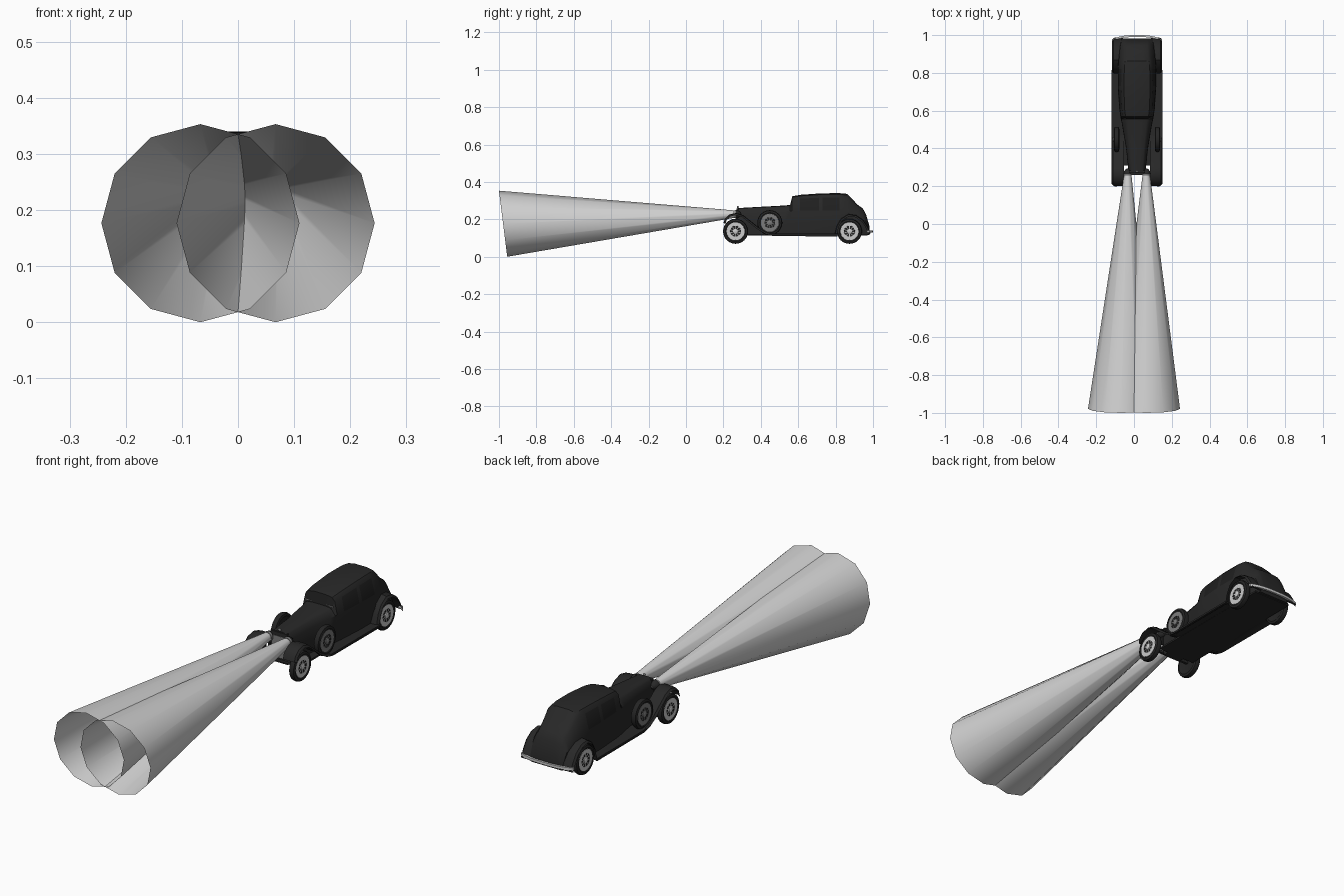
import bpy, bmesh, math
from mathutils import Vector, Matrix

if "Cube" in bpy.data.objects:
    bpy.data.objects.remove(bpy.data.objects["Cube"])

CX = 0.016  # the car sits slightly off the centre line


def mat(name, v):
    m = bpy.data.materials.new(name)
    m.diffuse_color = (v, v, v, 1)
    m.use_nodes = True
    m.node_tree.nodes["Principled BSDF"].inputs["Base Color"].default_value = m.diffuse_color
    return m


BLACK = mat("black_paint", 0.021)
GLASS = mat("dark_glass", 0.014)
RUBBER = mat("tyre_black", 0.018)
BEAM = mat("beam_grey", 0.65)
CHROME = mat("light_chrome", 0.6)
STEEL = mat("mid_grey_steel", 0.2)


def finish(name, bm, mats, angle=35, recalc=True):
    if recalc:
        bmesh.ops.recalc_face_normals(bm, faces=bm.faces[:])
    me = bpy.data.meshes.new(name)
    bm.to_mesh(me)
    bm.free()
    ob = bpy.data.objects.new(name, me)
    bpy.context.collection.objects.link(ob)
    for m in mats:
        me.materials.append(m)
    bpy.ops.object.select_all(action='DESELECT')
    ob.select_set(True)
    bpy.context.view_layer.objects.active = ob
    bpy.ops.object.shade_smooth_by_angle(angle=math.radians(angle))
    return ob


def loft(name, rings, mats, closed=True, caps=True, angle=35, rule=None):
    """Skin a list of point rings; rule(i, j) gives the material index."""
    bm = bmesh.new()
    vs = [[bm.verts.new(p) for p in r] for r in rings]
    n = len(rings[0])
    for i in range(len(vs) - 1):
        for j in range(n if closed else n - 1):
            k = (j + 1) % n
            f = bm.faces.new((vs[i][j], vs[i][k], vs[i + 1][k], vs[i + 1][j]))
            if rule:
                f.material_index = rule(i, j)
    if caps:
        bm.faces.new(vs[0])
        bm.faces.new(vs[-1])
    return finish(name, bm, mats, angle)


def box(name, c, s, m):
    bm = bmesh.new()
    bmesh.ops.create_cube(bm, size=1, matrix=Matrix.Translation(c) @ Matrix.Diagonal((*s, 1)))
    return finish(name, bm, [m])


def lathe(name, c, prof, mats, n=24, axis='X', sign=1, mids=None):
    """Turn (offset, radius) points about the x or y axis."""
    rings = []
    for d, r in prof:
        ring = []
        for k in range(n):
            a = 2 * math.pi * k / n
            u, v = r * math.cos(a), r * math.sin(a)
            p = (sign * d, u, v) if axis == 'X' else (u, sign * d, v)
            ring.append(Vector(c) + Vector(p))
        rings.append(ring)
    return loft(name, rings, mats, rule=(lambda i, j: mids[i]) if mids else None)


# Body: hood, cabin and rounded tail (y, belt z, top z, half width, top half width)
stations = [
    (0.275, 0.225, 0.260, 0.045, 0.036), (0.40, 0.235, 0.267, 0.058, 0.045),
    (0.53, 0.243, 0.274, 0.080, 0.060), (0.557, 0.245, 0.277, 0.086, 0.066),
    (0.568, 0.246, 0.323, 0.088, 0.074), (0.61, 0.247, 0.331, 0.094, 0.080),
    (0.71, 0.248, 0.338, 0.101, 0.084), (0.73, 0.248, 0.339, 0.102, 0.084),
    (0.82, 0.247, 0.340, 0.102, 0.082), (0.862, 0.245, 0.336, 0.100, 0.077),
    (0.888, 0.238, 0.310, 0.097, 0.072), (0.915, 0.228, 0.280, 0.094, 0.070),
    (0.945, 0.210, 0.258, 0.090, 0.066), (0.962, 0.185, 0.228, 0.087, 0.066),
    (0.982, 0.140, 0.160, 0.084, 0.066)]


def section(y, zb, zt, w, wt):
    z0, h = 0.117, zt - zb
    half = [(w * .93, z0), (w, (z0 + zb) / 2), (w * .98, zb), (wt, zt - h * .25),
            (wt * .82, zt - h * .07), (wt * .4, zt)]
    return [(CX + x, y, z) for x, z in half] + [(CX - x, y, z) for x, z in reversed(half)]


def body_rule(i, j):
    side_glass = i in (5, 7) and j in (2, 8)
    screen = i == 3 and j in (3, 4, 5, 6, 7)
    return 1 if side_glass or screen else 0


loft("car_body", [section(*s) for s in stations], [BLACK, GLASS], rule=body_rule)

# Grille, its cap, windscreen trim and floor
box("radiator_grille", (CX, 0.272, 0.19), (0.066, 0.008, 0.10), STEEL)
box("radiator_shell", (CX, 0.276, 0.195), (0.084, 0.012, 0.124), BLACK)
lathe("radiator_cap", (CX, 0.277, 0.266), [(-.006, .003), (0, .006), (.006, .003)], [CHROME], 8)
box("windscreen_trim", (CX, 0.561, 0.281), (0.145, 0.005, 0.004), STEEL)
box("floor_pan", (CX, 0.64, 0.118), (0.19, 0.66, 0.008), BLACK)
box("front_axle", (CX, 0.265, 0.136), (0.20, 0.012, 0.012), BLACK)
box("rear_axle", (CX, 0.874, 0.136), (0.20, 0.014, 0.014), BLACK)

# Rear bumper, curved forward at its ends
ring_list = []
for k in range(9):
    t = k / 4 - 1
    y = 0.994 - 0.022 * abs(t) ** 3
    ring_list.append([(CX + t * .132, y + a, .135 + b) for a, b in
                      ((-.004, -.006), (.006, -.006), (.006, .006), (-.004, .006))])
loft("rear_bumper", ring_list, [CHROME])

# Fender outlines in side view (y, z)
front_path = [(.200, .180), (.208, .204), (.232, .226), (.268, .234), (.305, .223), (.345, .192),
              (.39, .156), (.43, .132), (.47, .122), (.81, .121)]
rear_path = [(.795, .121), (.806, .165), (.828, .203), (.868, .228), (.91, .222),
             (.948, .196), (.972, .160), (.988, .125)]


def fender(name, path, s, inner, outer):
    rings = []
    for i, (y, z) in enumerate(path):
        a, b = Vector(path[max(i - 1, 0)]), Vector(path[min(i + 1, len(path) - 1)])
        t = (b - a).normalized()
        n = Vector((-t.y, t.x))  # points away from the wheel
        cross = ((inner, 0), (.6 * outer + .4 * inner, 0), (outer - .008, -.003), (outer, -.012),
                 (outer - .004, -.012), (outer - .012, -.007), (inner, -.006))
        rings.append([(CX + s * x, y + n.x * d, z + n.y * d) for x, d in cross])
    loft(name, rings, [BLACK])


def wheel(name, x, y, z, s, face):
    c = (x, y, z)
    tyre = [(-.010, .044), (-.014, .054), (-.011, .064), (0, .067),
            (.011, .064), (.014, .054), (.010, .046)]
    lathe(name + "_tyre", c, tyre, [RUBBER], 24, 'X', s)
    prof = [(.004, .050), (.012, .048), (.012, .029), (.008, .028), (.008, .015),
            (.015, .014), (.018, .006)]
    lathe(name + "_rim", c, prof, [face, RUBBER], 24, 'X', s, [0, 0, 1, 1, 0, 0])
    # short spokes crossing the dark ring
    bm = bmesh.new()
    for k in range(10):
        m = (Matrix.Translation((x + s * .010, y, z)) @ Matrix.Rotation(k * math.pi / 5, 4, 'X')
             @ Matrix.Translation((0, 0, .022)) @ Matrix.Diagonal((.004, .003, .016, 1)))
        bmesh.ops.create_cube(bm, size=1, matrix=m)
    finish(name + "_spokes", bm, [face])


for s, side in ((-1, "left"), (1, "right")):
    fender(side + "_front_fender", front_path, s, .070, .134)
    fender(side + "_rear_fender", rear_path, s, .075, .132)
    box(side + "_running_board", (CX + s * .112, .635, .119), (.048, .36, .008), BLACK)
    wheel(side + "_front_wheel", CX + s * .112, .265, .136, s, CHROME)
    wheel(side + "_rear_wheel", CX + s * .110, .874, .136, s, CHROME)
    wheel(side + "_spare_wheel", CX + s * .108, .448, .182, s, STEEL)
    # Headlamp bowl and its stalk
    lx = CX + s * .049
    lathe(side + "_headlamp", (lx, .258, .228),
          [(0, .021), (.008, .023), (.02, .02), (.032, .011), (.036, .003)],
          [STEEL, BLACK], 16, 'Y', 1, [0, 1, 1, 1])
    box(side + "_lamp_stalk", (lx, .272, .195), (.008, .008, .05), BLACK)
    # Light beam: open twelve-sided cone
    beam = []
    for c, r, tilt in (((lx, .258, .228), .020, .002), ((s * .067, -.978, .1765), .1765, .022)):
        beam.append([(c[0] + r * math.sin(a), c[1] - tilt * math.cos(a), c[2] + r * math.cos(a))
                     for a in (k * math.pi / 6 for k in range(12))])
    loft(side + "_light_beam", beam, [BEAM], caps=False)
